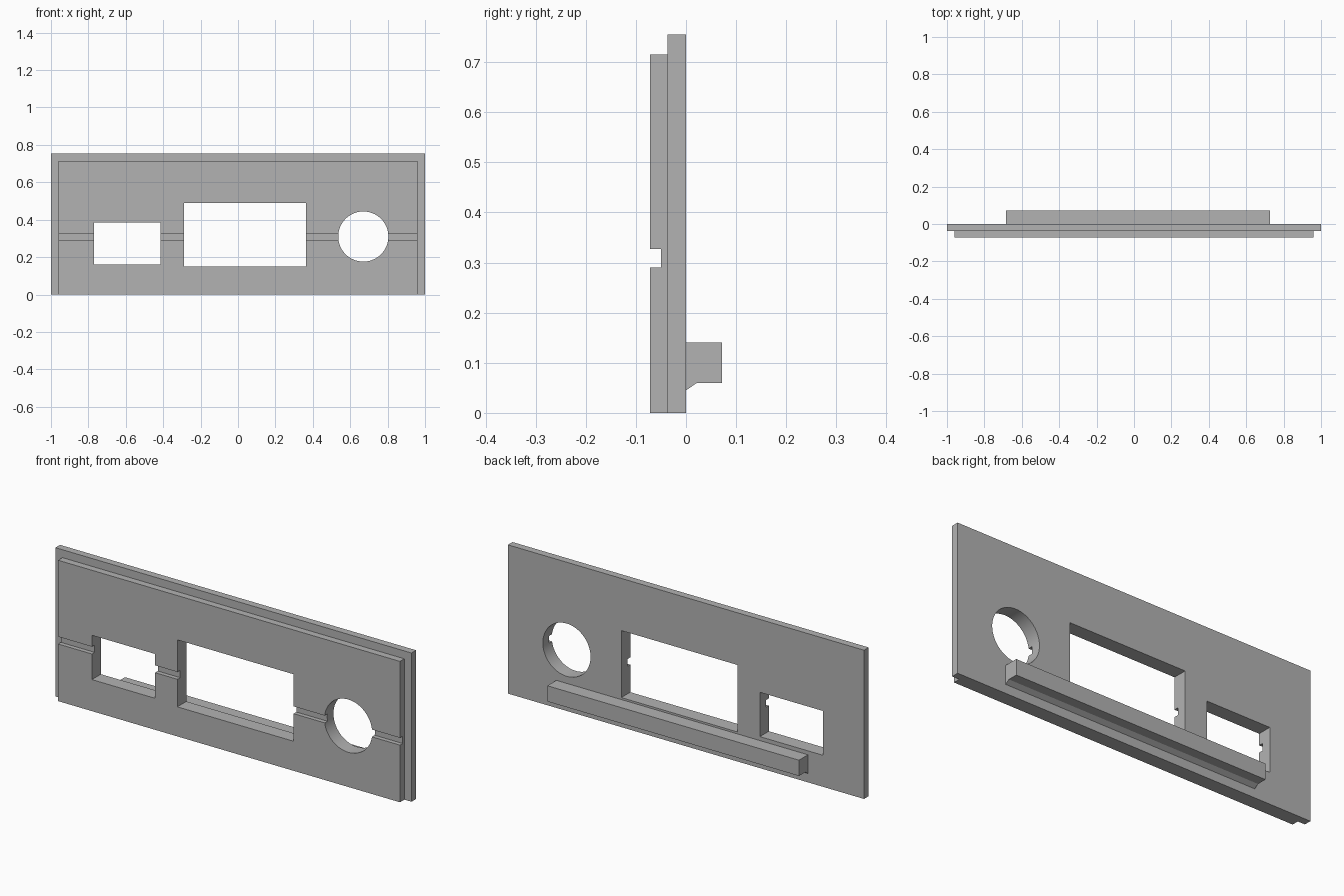
import bpy
import bmesh
from mathutils import Matrix

if "Cube" in bpy.data.objects:
    bpy.data.objects.remove(bpy.data.objects["Cube"], do_unlink=True)

grey = bpy.data.materials.new("plain grey")
grey.use_nodes = True
colour = (0.45, 0.45, 0.45, 1)
grey.diffuse_color = colour
grey.node_tree.nodes["Principled BSDF"].inputs["Base Color"].default_value = colour


def finish(name, bm):
    bmesh.ops.recalc_face_normals(bm, faces=bm.faces)
    mesh = bpy.data.meshes.new(name)
    bm.to_mesh(mesh)
    bm.free()
    mesh.materials.append(grey)
    obj = bpy.data.objects.new(name, mesh)
    bpy.context.collection.objects.link(obj)
    return obj


def box(name, x, y, z):
    """Box from (low, high) pairs."""
    bm = bmesh.new()
    bmesh.ops.create_cube(bm, size=1)
    for v in bm.verts:
        v.co = [pair[int(c > 0)] for pair, c in zip((x, y, z), v.co)]
    return finish(name, bm)


def cylinder(name, x, z, radius, depth):
    """Cylinder along y."""
    bm = bmesh.new()
    bmesh.ops.create_cone(bm, cap_ends=True, segments=96, radius1=radius,
                          radius2=radius, depth=depth,
                          matrix=Matrix.Translation((x, 0, z)) @ Matrix.Rotation(1.5707963, 4, "X"))
    return finish(name, bm)


def combine(target, tool, operation):
    """Apply a boolean and discard the helper."""
    mod = target.modifiers.new(tool.name, "BOOLEAN")
    mod.object, mod.operation, mod.solver = tool, operation, "EXACT"
    bpy.context.view_layer.objects.active = target
    bpy.ops.object.modifier_apply(modifier=mod.name)
    bpy.data.objects.remove(tool, do_unlink=True)


# Stepped faceplate: full back plate with a smaller raised panel in front
faceplate = box("faceplate", (-1, 1), (-0.037, 0), (0, 0.755))
combine(faceplate, box("raised_panel", (-0.96, 0.96), (-0.072, -0.02), (0, 0.715)), "UNION")

# Horizontal groove, two windows and a round hole
through = (-0.2, 0.2)
cutters = [
    box("groove", (-1.2, 1.2), (-0.2, -0.05), (0.29, 0.327)),
    box("small_window", (-0.77, -0.415), through, (0.16, 0.385)),
    box("large_window", (-0.29, 0.363), through, (0.15, 0.49)),
    cylinder("round_hole", 0.67, 0.31, 0.134, 0.4),
]
for cutter in cutters:
    combine(faceplate, cutter, "DIFFERENCE")

# Rear rail with a sloped fillet under its root
profile = [(0, 0.045), (0.022, 0.06), (0.072, 0.06), (0.072, 0.14), (0, 0.14)]
bm = bmesh.new()
end = bm.faces.new([bm.verts.new((-0.685, y, z)) for y, z in profile])
side = bmesh.ops.extrude_face_region(bm, geom=[end])
moved = [g for g in side["geom"] if isinstance(g, bmesh.types.BMVert)]
bmesh.ops.translate(bm, verts=moved, vec=(1.413, 0, 0))
if not all(e.is_manifold for e in bm.edges):
    bmesh.ops.holes_fill(bm, edges=bm.edges)
rear_rail = finish("rear_rail", bm)

# Smooth only the round bore
bpy.ops.object.select_all(action="DESELECT")
faceplate.select_set(True)
bpy.context.view_layer.objects.active = faceplate
bpy.ops.object.shade_smooth_by_angle(angle=0.5)
